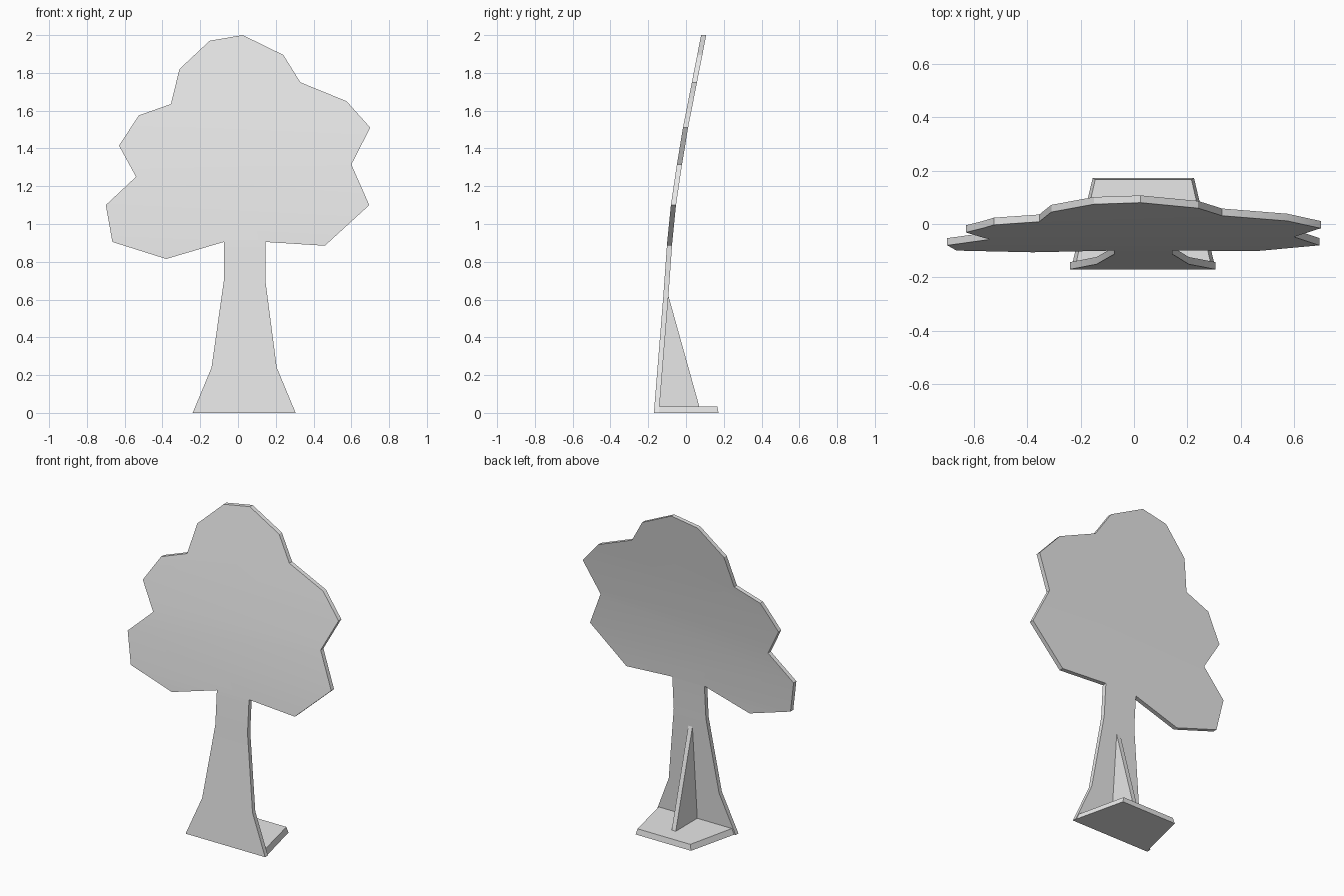
import bpy
import bmesh
from mathutils import Vector

cube = bpy.data.objects.get("Cube")
if cube:
    bpy.data.objects.remove(cube, do_unlink=True)

grey = bpy.data.materials.new("plain_grey")
grey.use_nodes = True
grey.diffuse_color = (0.8, 0.8, 0.8, 1)
grey.node_tree.nodes["Principled BSDF"].inputs["Base Color"].default_value = (0.8, 0.8, 0.8, 1)

CENTRE = 0.035      # x of the trunk axis
THICK = 0.027       # thickness of the cut-out


def finish(bm, name, smooth=False):
    bmesh.ops.recalc_face_normals(bm, faces=bm.faces[:])
    mesh = bpy.data.meshes.new(name)
    bm.to_mesh(mesh)
    bm.free()
    mesh.materials.append(grey)
    obj = bpy.data.objects.new(name, mesh)
    bpy.context.collection.objects.link(obj)
    if smooth:
        bpy.ops.object.select_all(action='DESELECT')
        obj.select_set(True)
        bpy.context.view_layer.objects.active = obj
        bpy.ops.object.shade_smooth_by_angle()
    return obj


def extrude_outline(bm, points, offset):
    face = bm.faces.new([bm.verts.new(p) for p in points])
    ext = bmesh.ops.extrude_face_region(bm, geom=[face])
    moved = [g for g in ext["geom"] if isinstance(g, bmesh.types.BMVert)]
    bmesh.ops.translate(bm, verts=moved, vec=offset)
    return moved


# Backward lean: height and depth of the front surface at each bend
LEAN = [(0, -0.17), (0.62, -0.12), (0.9, -0.10), (1.1, -0.08),
        (1.31, -0.049), (1.51, -0.016), (2.0, 0.08)]


def lean(z):
    for (z0, y0), (z1, y1) in zip(LEAN, LEAN[1:]):
        if z <= z1:
            return y0 + (y1 - y0) * (z - z0) / (z1 - z0)
    return LEAN[-1][1]


# Trunk and canopy: one outline, creased at the bends and leaned back
outline = [
    (-0.24, 0), (-0.14, 0.24), (-0.075, 0.7), (-0.075, 0.905), (-0.38, 0.815),
    (-0.665, 0.905), (-0.70, 1.1), (-0.54, 1.25), (-0.63, 1.415),
    (-0.525, 1.575), (-0.355, 1.635), (-0.31, 1.82), (-0.15, 1.97),
    (0.025, 2.0), (0.24, 1.895), (0.33, 1.75), (0.575, 1.65), (0.70, 1.51),
    (0.60, 1.315), (0.695, 1.1), (0.46, 0.885), (0.145, 0.905), (0.145, 0.7),
    (0.205, 0.24), (0.305, 0)]
bm = bmesh.new()
bm.faces.new([bm.verts.new((x, 0, z)) for x, z in outline])
for z, _ in LEAN[1:-1]:
    bmesh.ops.bisect_plane(bm, geom=bm.verts[:] + bm.edges[:] + bm.faces[:],
                           dist=0.0005, plane_co=(0, 0, z), plane_no=(0, 0, 1))
for v in bm.verts:
    v.co.y = lean(v.co.z)
ext = bmesh.ops.extrude_face_region(bm, geom=bm.faces[:])
back = [g for g in ext["geom"] if isinstance(g, bmesh.types.BMVert)]
bmesh.ops.translate(bm, verts=back, vec=(0, THICK, 0))
finish(bm, "tree_cutout", smooth=True)

# Base plate: tapers towards the back, with a slightly sloped rear edge
bm = bmesh.new()
front, rear = -0.165, 0.172
top = extrude_outline(bm, [(CENTRE - 0.27, front, 0), (CENTRE + 0.27, front, 0),
                           (CENTRE + 0.19, rear, 0), (CENTRE - 0.19, rear, 0)],
                      Vector((0, 0, 0.035)))
for v in top:
    v.co.x = CENTRE + (v.co.x - CENTRE) * 0.95
    if v.co.y > 0:
        v.co.y -= 0.006
finish(bm, "base_plate")

# Triangular rib bracing the trunk from behind
bm = bmesh.new()
extrude_outline(bm, [(CENTRE - 0.014, y, z) for y, z in
                     [(-0.15, 0.03), (0.07, 0.035), (-0.096, 0.63), (-0.105, 0.63)]],
                Vector((0.028, 0, 0)))
finish(bm, "support_rib")
